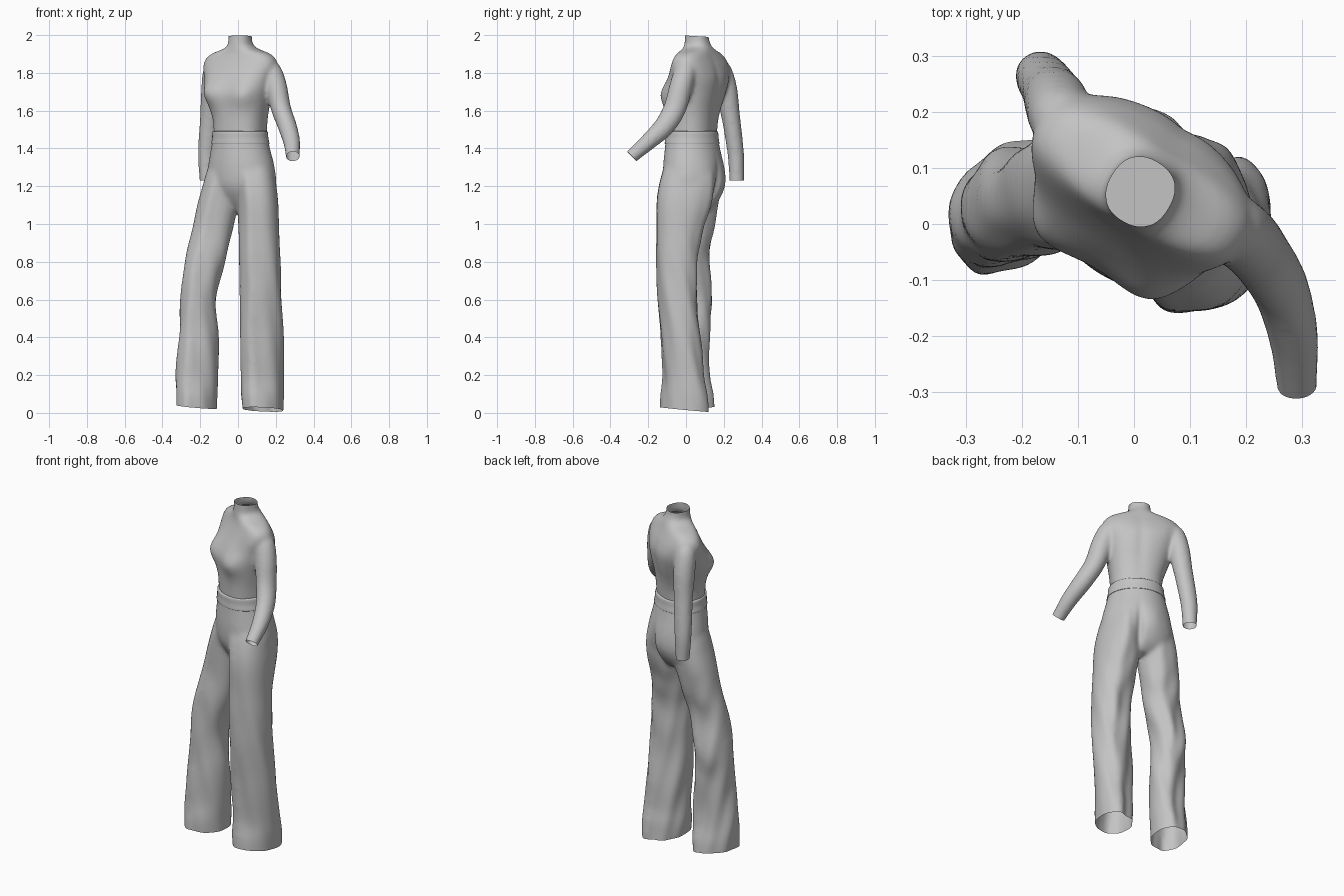
import bpy, bmesh
from math import sin, cos, pi, radians, exp, copysign
from mathutils import Vector, Matrix

cube = bpy.data.objects.get("Cube")
if cube:
    bpy.data.objects.remove(cube)

cloth = bpy.data.materials.new("light grey cloth")
cloth.use_nodes = True
cloth.diffuse_color = (0.55, 0.55, 0.55, 1)
shader = cloth.node_tree.nodes["Principled BSDF"]
shader.inputs["Base Color"].default_value = (0.55, 0.55, 0.55, 1)
shader.inputs["Roughness"].default_value = 0.8

# The body is turned about the vertical axis
TURN = Matrix.Rotation(radians(-31), 3, 'Z')


def spline(keys, steps=5):
    """Smooth in-between values for a list of key tuples."""
    out = []
    for i in range(len(keys) - 1):
        p = [Vector(keys[min(max(i + k, 0), len(keys) - 1)]) for k in (-1, 0, 1, 2)]
        for s in range(steps):
            t = s / steps
            out.append(p[1] + 0.5 * t * (p[2] - p[0] + t * (
                2 * p[0] - 5 * p[1] + 4 * p[2] - p[3]
                + t * (3 * (p[1] - p[2]) + p[3] - p[0]))))
    return out + [Vector(keys[-1])]


def tube(bm, keys, turned=False, follow=False, square=1.0, leg=False, capped=True, n=48):
    """Tube through keys of x, y, z, half width, half depth."""
    rows = spline(keys)
    rings = []
    for i, r in enumerate(rows):
        centre, a, b = Vector(r[:3]), r[3], r[4]
        u, w = Vector((1, 0, 0)), Vector((0, 1, 0))
        if follow:
            along = Vector(rows[min(i + 1, len(rows) - 1)][:3]) - Vector(rows[max(i - 1, 0)][:3])
            u = w.cross(along).normalized()
            w = along.cross(u).normalized()
        # trouser legs stretch diagonally towards the hem
        skew = 0.32 * min(max(1 - r[2], 0), 1) if leg else 0
        ring = []
        for k in range(n):
            t = 2 * pi * k / n
            c, s = (copysign(abs(q) ** square, q) for q in (cos(t), sin(t + skew)))
            # pressed crease at the front and back of a leg
            crease = 0.07 * exp(-((abs(sin(t + radians(25))) - 1) / 0.03) ** 2) if leg else 0
            p = centre + (u * a * c + w * b * s) * (1 + crease)
            ring.append(bm.verts.new(TURN @ p if turned else p))
        rings.append(ring)
    for lo, hi in zip(rings, rings[1:]):
        for k in range(n):
            bm.faces.new((lo[k], lo[k - 1], hi[k - 1], hi[k]))
    if capped:
        bm.faces.new(rings[0])
        bm.faces.new(rings[-1])
    bmesh.ops.recalc_face_normals(bm, faces=bm.faces)


def make(name, bm):
    mesh = bpy.data.meshes.new(name)
    bm.to_mesh(mesh)
    bm.free()
    obj = bpy.data.objects.new(name, mesh)
    bpy.context.collection.objects.link(obj)
    mesh.materials.append(cloth)
    return obj


def fuse(obj, smooth):
    """Blend overlapping tubes into one skin and return it for editing."""
    remesh = obj.modifiers.new("blend", 'REMESH')
    remesh.mode, remesh.voxel_size = 'VOXEL', 0.009
    soft = obj.modifiers.new("soften", 'SMOOTH')
    soft.factor, soft.iterations = 0.5, smooth
    bpy.context.view_layer.update()
    bm = bmesh.new()
    bm.from_object(obj, bpy.context.evaluated_depsgraph_get())
    obj.modifiers.clear()
    bm.normal_update()
    return bm


def bulge(bm, centre, radius, push):
    """Soft local swelling or dent, given in the turned body frame."""
    centre, push = Vector(centre), TURN @ Vector(push)
    back = TURN.inverted()
    for v in bm.verts:
        d = back @ v.co - centre
        v.co += push * exp(-sum((d[i] / radius[i]) ** 2 for i in range(3)))


def trim(bm, point, normal, inside):
    """Cut an opening through the part of the skin chosen by a rule."""
    faces = [f for f in bm.faces if inside(f.calc_center_median())]
    geom = set(faces) | {e for f in faces for e in f.edges} | {v for f in faces for v in f.verts}
    bmesh.ops.bisect_plane(bm, geom=list(geom), plane_co=point, plane_no=normal, clear_outer=True)


def finish(obj, bm):
    for f in bm.faces:
        f.smooth = True
        f.material_index = 0
    bm.to_mesh(obj.data)
    bm.free()


# Sweater: torso with high neck, and two sleeves
bm = bmesh.new()
tube(bm, [(-.02, .055, 2.04, .058, .06), (-.02, .055, 1.98, .059, .062),
          (-.02, .06, 1.945, .066, .07), (-.02, .064, 1.925, .1, .076),
          (-.022, .067, 1.902, .168, .082), (-.025, .069, 1.87, .206, .094),
          (-.026, .069, 1.825, .213, .113), (-.025, .063, 1.765, .195, .133),
          (-.02, .047, 1.69, .175, .14), (-.012, .038, 1.61, .155, .131),
          (-.006, .034, 1.54, .141, .125), (-.006, .032, 1.43, .136, .12)],
     turned=True, square=0.82)
tube(bm, [(.15, .02, 1.85, .03, .03), (.172, 0, 1.815, .055, .056),
          (.2, -.026, 1.73, .059, .061), (.228, -.06, 1.61, .053, .06),
          (.262, -.117, 1.515, .05, .055), (.284, -.2, 1.435, .045, .045),
          (.29, -.285, 1.36, .037, .037), (.293, -.34, 1.31, .036, .036)], follow=True)
tube(bm, [(-.105, .17, 1.85, .03, .03), (-.127, .185, 1.815, .055, .055),
          (-.137, .212, 1.71, .058, .06), (-.147, .235, 1.58, .053, .05),
          (-.159, .254, 1.45, .05, .046), (-.166, .265, 1.35, .046, .043),
          (-.166, .268, 1.23, .038, .039), (-.166, .268, 1.17, .038, .039)], follow=True)
sweater = make("sweater", bm)
bm = fuse(sweater, 14)
bulge(bm, (.075, -.09, 1.69), (.075, .08, .075), (.014, -.024, 0))
bulge(bm, (-.11, -.085, 1.7), (.075, .08, .075), (-.022, -.026, 0))
bulge(bm, (-.01, .18, 1.7), (.03, .06, .15), (0, -.006, 0))
trim(bm, (0, .06, 1.994), (0, .06, 1), lambda c: c.z > 1.94)
trim(bm, (.29, -.285, 1.356), (.03, -.72, -.69), lambda c: c.x > .22 and c.z < 1.48)
trim(bm, (0, 0, 1.23), (0, 0, -1), lambda c: c.x < 0 and c.z < 1.32)
finish(sweater, bm)

# Trousers: hips and two wide legs in a walking stance
bm = bmesh.new()
tube(bm, [(-.006, .032, 1.56, .147, .132), (-.006, .032, 1.47, .149, .133),
          (-.006, .036, 1.4, .162, .14), (-.005, .042, 1.3, .185, .15),
          (-.005, .045, 1.2, .196, .143), (-.005, .05, 1.12, .165, .105),
          (-.005, .05, 1.07, .08, .06)], turned=True)
tube(bm, [(.065, .02, 1.42, .06, .08), (.082, .01, 1.3, .1, .125),
          (.096, -.002, 1.2, .107, .141), (.106, -.012, 1.1, .108, .143),
          (.11, -.035, .95, .108, .12), (.116, -.05, .8, .109, .106),
          (.121, -.045, .6, .112, .102), (.126, -.03, .4, .117, .102),
          (.13, -.015, .2, .113, .103), (.13, -.012, .08, .113, .12),
          (.135, -.012, -.08, .1, .122)], square=0.88, leg=True)
tube(bm, [(-.055, .065, 1.42, .06, .06), (-.073, .065, 1.28, .092, .1),
          (-.088, .064, 1.2, .1, .11), (-.108, .062, 1.1, .108, .107),
          (-.14, .05, .95, .108, .093), (-.176, .03, .8, .107, .088),
          (-.21, .037, .6, .095, .1), (-.208, .025, .4, .105, .092),
          (-.217, .025, .2, .114, .098), (-.218, .03, .08, .11, .114),
          (-.218, .033, -.08, .105, .114)], square=0.88, leg=True)
trousers = make("trousers", bm)
bm = fuse(trousers, 22)
for side in (-1, 1):
    bulge(bm, (side * .08, .18, 1.23), (.065, .07, .1), (0, .012, 0))
bulge(bm, (-.005, .18, 1.17), (.02, .08, .11), (0, -.02, 0))
# Slanting drapery folds, fading out towards the hips
bm.normal_update()
for v in bm.verts:
    fade = min(max((1.1 - v.co.z) / .4, 0), 1)
    x, y, z = v.co
    fold = sin(46 * x + 38 * y + 13 * z) + .6 * sin(60 * y - 25 * x + 21 * z)
    back = .4 + .6 * max(v.normal.y, 0)
    v.co += v.normal * (.0045 * fade * fold * back)
trim(bm, (0, 0, 1.488), (0, 0, 1), lambda c: c.z > 1.44)
trim(bm, (.13, -.01, .018), (-.02, -.09, -1), lambda c: c.x > 0 and c.z < .15)
trim(bm, (-.22, .03, .032), (-.1, .05, -1), lambda c: c.x < 0 and c.z < .15)
finish(trousers, bm)

# Waistband: thin strip around the top of the trousers
bm = bmesh.new()
tube(bm, [(-.006, .035, 1.423, .154, .135), (-.006, .034, 1.426, .159, .14),
          (-.006, .033, 1.455, .153, .137), (-.006, .032, 1.487, .15, .135),
          (-.006, .032, 1.491, .14, .125)], turned=True, capped=False)
waistband = make("waistband", bm)
for p in waistband.data.polygons:
    p.use_smooth = True
